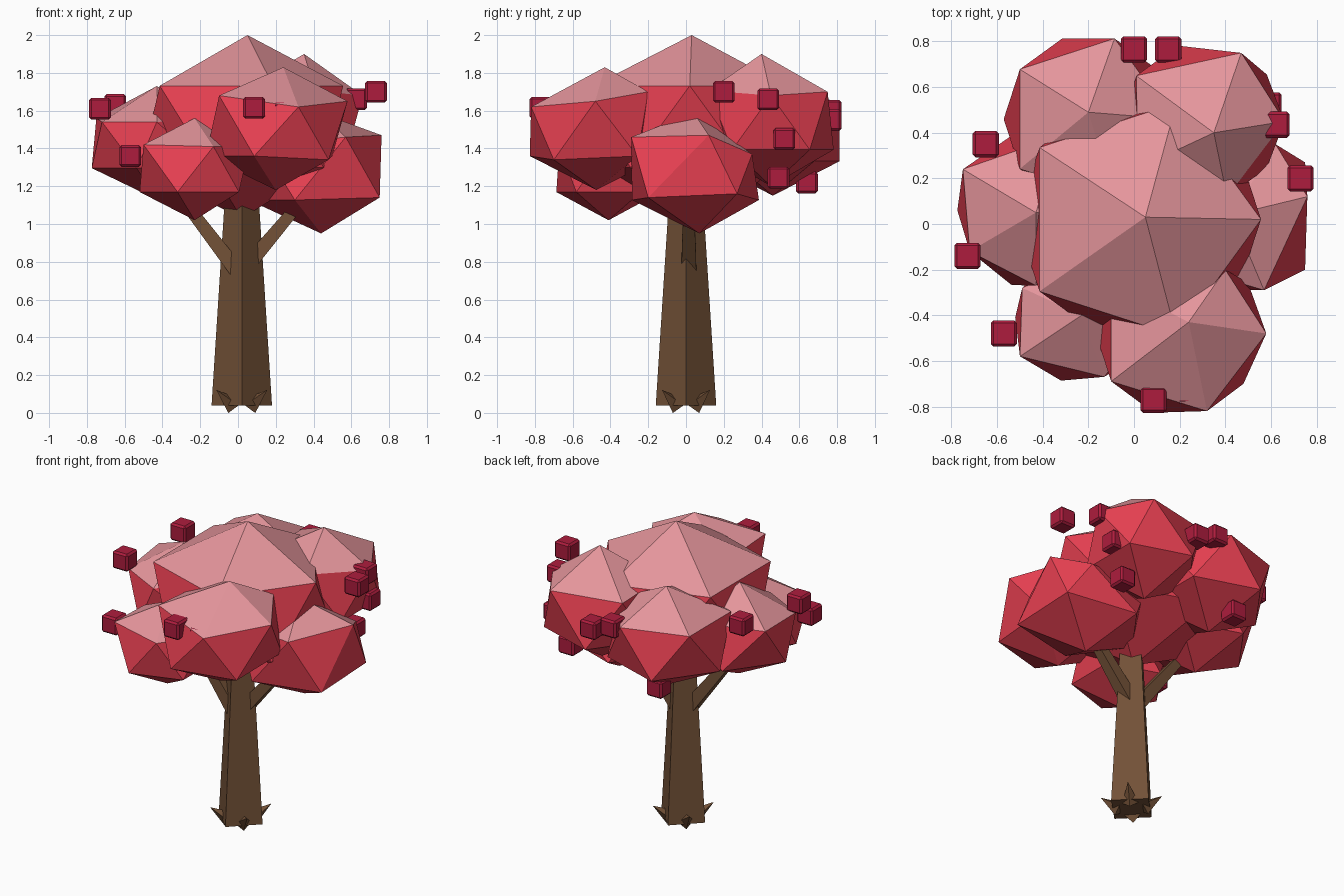
import bpy
import bmesh
from math import radians
from mathutils import Vector, Matrix

cube = bpy.data.objects.get("Cube")
if cube:
    bpy.data.objects.remove(cube, do_unlink=True)


def material(name, rgb):
    mat = bpy.data.materials.new(name)
    mat.use_nodes = True
    color = (*rgb, 1)
    mat.diffuse_color = color
    bsdf = mat.node_tree.nodes["Principled BSDF"]
    bsdf.inputs["Base Color"].default_value = color
    bsdf.inputs["Roughness"].default_value = 0.9
    return mat


bark = material("brown_bark", (0.17, 0.082, 0.038))
leaf_red = material("red_leaves", (0.82, 0.052, 0.085))
leaf_pink = material("pink_leaves", (0.78, 0.3, 0.33))
blossom_red = material("crimson_blossom", (0.42, 0.012, 0.047))


def finish(name, bm, *mats):
    mesh = bpy.data.meshes.new(name)
    bm.to_mesh(mesh)
    bm.free()
    obj = bpy.data.objects.new(name, mesh)
    bpy.context.collection.objects.link(obj)
    for mat in mats:
        mesh.materials.append(mat)
    return obj


def taper(name, start, end, r1, r2, spin=0):
    """Four-sided tapered limb from start to end, spun about its own axis."""
    start, end = Vector(start), Vector(end)
    axis = end - start
    turn = axis.to_track_quat("Z", "Y").to_matrix().to_4x4()
    turn = turn @ Matrix.Rotation(radians(spin), 4, "Z")
    bm = bmesh.new()
    bmesh.ops.create_cone(
        bm, cap_ends=True, segments=4, radius1=r1, radius2=r2, depth=axis.length,
        matrix=Matrix.Translation((start + end) / 2) @ turn)
    return finish(name, bm, bark)


def leaf_clump(name, center, radius, height, apex, corners=()):
    """Squashed icosahedron with pink upper faces, its corners pulled unevenly."""
    bm = bmesh.new()
    bmesh.ops.create_icosphere(bm, subdivisions=1, radius=1)
    top = max(bm.verts, key=lambda v: v.co.z)
    for f in bm.faces:
        f.material_index = 1 if f.calc_center_median().z > 0.5 else 0
    for v in bm.verts:
        v.co = Vector((v.co.x * radius, v.co.y * radius, v.co.z * height)) + Vector(center)
    top.co.xy = apex
    for corner in map(Vector, corners):
        min(bm.verts, key=lambda v: (v.co - corner).length).co = corner
    return finish(name, bm, leaf_red, leaf_pink)


def blossom(name, center):
    bm = bmesh.new()
    bmesh.ops.create_cube(bm, size=0.115, matrix=Matrix.Translation(center))
    bmesh.ops.bevel(bm, geom=bm.edges[:], offset=0.012, segments=1, affect="EDGES")
    return finish(name, bm, blossom_red)


# Trunk and its two flat-sided branches
taper("trunk", (0.02, 0, 0.04), (0.02, 0, 1.4), 0.16, 0.073)
taper("left_branch", (0.02, 0.015, 0.745), (0.42, 0.015, 1.22), 0.058, 0.035, 45)
taper("right_branch", (0, -0.015, 0.745), (-0.37, -0.015, 1.23), 0.058, 0.038, 45)

# Root spikes around the foot
for sx, side in ((1, "left"), (-1, "right")):
    for sy, end in ((-1, "front"), (1, "back")):
        taper(f"{end}_{side}_root", (0.02 + sx * 0.05, sy * 0.05, 0.04),
              (0.02 + sx * 0.135, sy * 0.127, 0.122), 0.05, 0)

# Foliage
leaf_clump("crown_leaves", (0.02, 0.02, 1.515), 0.6, 0.485, (0.05, 0.03))
leaf_clump("front_left_leaves", (0.2, -0.475, 1.505), 0.414, 0.325, (0.24, -0.43),
           [(0.58, -0.48, 1.65), (0.32, -0.82, 1.62), (0.4, -0.2, 1.7),
            (-0.1, -0.69, 1.68), (0.48, -0.7, 1.34)])
leaf_clump("front_right_leaves", (-0.23, -0.41, 1.29), 0.325, 0.27, (-0.23, -0.4),
           [(-0.5, -0.58, 1.42), (-0.13, -0.67, 1.41), (-0.49, -0.28, 1.42)])
leaf_clump("right_leaves", (-0.43, 0.06, 1.43), 0.385, 0.3, (-0.43, 0.05),
           [(-0.75, 0.24, 1.56), (-0.72, -0.12, 1.54), (-0.43, -0.27, 1.54)])
leaf_clump("left_leaves", (0.41, 0.05, 1.27), 0.395, 0.32, (0.43, 0.04),
           [(0.76, 0.12, 1.47), (0.57, -0.29, 1.46), (0.62, 0.35, 1.37),
            (0.75, -0.2, 1.14), (0.75, 0.27, 1.16), (0.44, 0.07, 0.95)])
leaf_clump("back_left_leaves", (0.3, 0.45, 1.55), 0.39, 0.35, (0.35, 0.4),
           [(0.66, 0.45, 1.68), (0.47, 0.75, 1.7), (0.01, 0.65, 1.7)])
leaf_clump("back_right_leaves", (-0.2, 0.46, 1.48), 0.415, 0.33, (-0.2, 0.49))

# Blossom cubes
spots = [
    (0.73, 0.2, 1.7), (-0.73, -0.14, 1.61), (-0.57, -0.48, 1.36),
    (0.085, -0.77, 1.615), (-0.65, 0.35, 1.63), (0.625, 0.435, 1.66),
    (0.59, 0.52, 1.45), (0.5, 0.49, 1.245), (-0.25, 0.64, 1.22),
    (0, 0.765, 1.6), (0.15, 0.765, 1.55), (0.245, -0.73, 1.585),
]
for i, spot in enumerate(spots, 1):
    blossom(f"blossom_{i}", spot)
